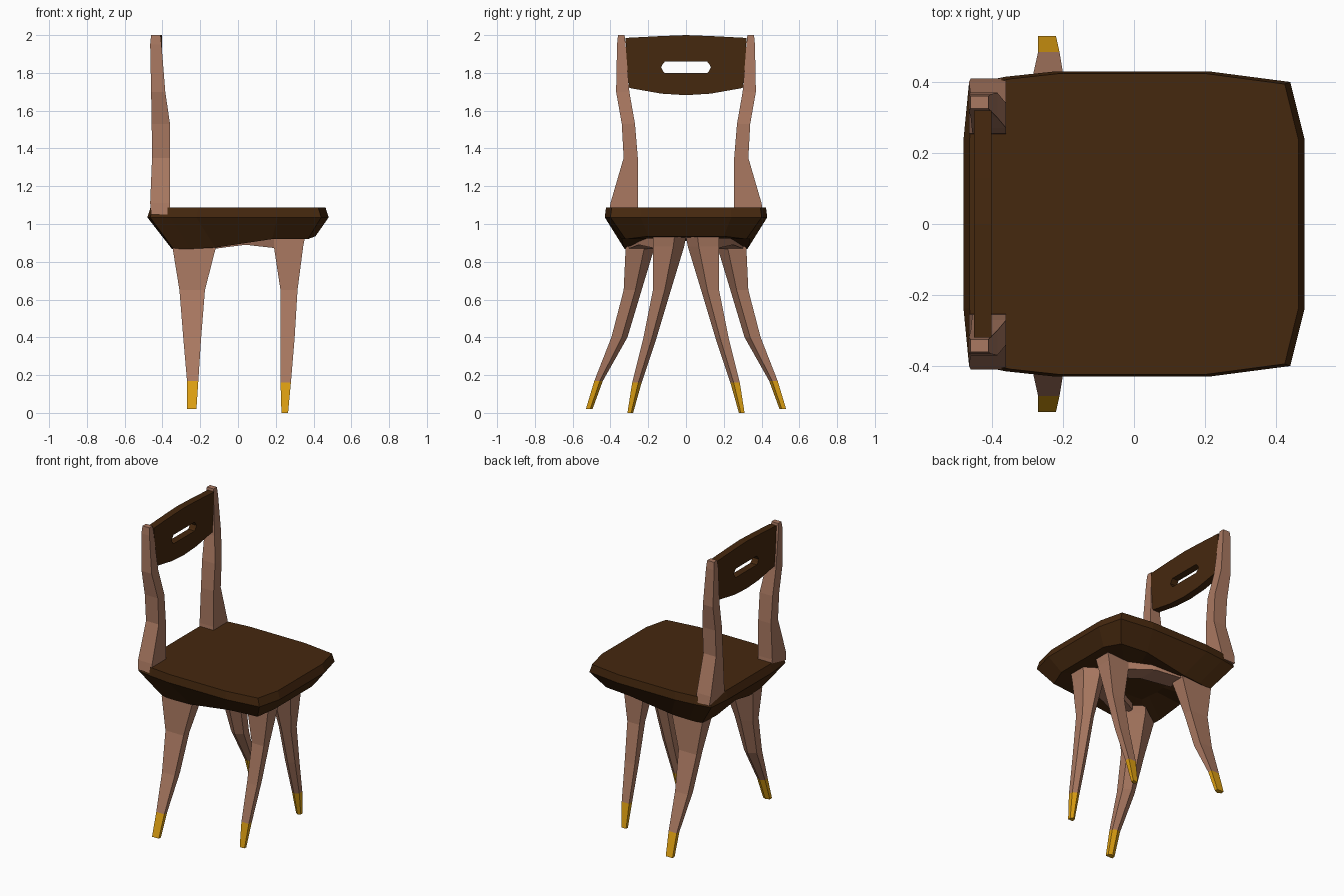
import bpy, bmesh

if "Cube" in bpy.data.objects:
    bpy.data.objects.remove(bpy.data.objects["Cube"])


def material(name, rgb):
    m = bpy.data.materials.new(name)
    m.diffuse_color = (*rgb, 1)
    m.use_nodes = True
    m.node_tree.nodes["Principled BSDF"].inputs["Base Color"].default_value = m.diffuse_color
    return m


DARK = material("dark_wood", (0.06, 0.021, 0.0045))
LIGHT = material("light_wood", (0.40, 0.19, 0.12))
GOLD = material("gold", (0.73, 0.35, 0.006))


def loft(name, rings, mat, closed=False):
    """Skin equal-length point rings; cap the ends or join last to first."""
    bm = bmesh.new()
    vs = [[bm.verts.new(p) for p in r] for r in rings]
    n = len(vs[0])
    pairs = list(zip(vs, vs[1:]))
    if closed:
        pairs.append((vs[-1], vs[0]))
    for a, b in pairs:
        for i in range(n):
            j = (i + 1) % n
            bm.faces.new((a[i], a[j], b[j], b[i]))
    if not closed:
        bm.faces.new(vs[0])
        bm.faces.new(vs[-1])
    bmesh.ops.recalc_face_normals(bm, faces=bm.faces)
    me = bpy.data.meshes.new(name)
    bm.to_mesh(me)
    bm.free()
    me.materials.append(mat)
    ob = bpy.data.objects.new(name, me)
    bpy.context.collection.objects.link(ob)
    return ob


def mirror_y(half):
    """Half outline from front centre to back centre -> full ring."""
    return half + [(x, -y, z) for x, y, z in half[-2:0:-1]]


# Seat: rounded-square rim, flat top, underside tapering to the leg tops
rim = [(.48, 0), (.48, .24), (.44, .40), (.21, .43), (-.22, .43),
       (-.36, .415), (-.465, .395), (-.48, .24), (-.48, 0)]
under = [(.41, 0, .935), (.41, .2, .935), (.37, .32, .92), (.18, .34, .92),
         (-.12, .33, .875), (-.25, .325, .868), (-.34, .315, .865),
         (-.35, .17, .868), (-.37, 0, .91)]
inner = [(x * .5, y * .4, .925) for x, y, z in under]
loft("seat", [mirror_y([(x * .965, y * .985, 1.088) for x, y in rim]),
              mirror_y([(x, y, 1.035) for x, y in rim]),
              mirror_y(under), mirror_y(inner)], DARK)

# Leg sections: z, x back, x front, y inner, y outer
back_leg = [(.93, -.33, -.11, .15, .31), (.865, -.345, -.12, .17, .32),
            (.65, -.31, -.175, .235, .33), (.40, -.29, -.195, .31, .395),
            (.17, -.27, -.21, .44, .485), (.02, -.27, -.22, .495, .53)]
front_leg = [(.93, .18, .355, 0, .175), (.88, .19, .345, .01, .175),
             (.65, .225, .315, .08, .175), (.40, .225, .30, .155, .225),
             (.16, .225, .28, .235, .285), (0, .23, .265, .28, .31)]
post = [(1.05, -.46, -.36, .25, .41), (1.11, -.465, -.36, .255, .40),
        (1.35, -.455, -.36, .255, .33), (1.53, -.457, -.36, .27, .34),
        (1.70, -.46, -.385, .30, .37), (1.95, -.465, -.405, .32, .365),
        (2.0, -.46, -.41, .325, .36)]


def leg_ring(s, z, x0, x1, yi, yo):
    # flat outer face, ridge on the inner side
    ym = yo - .65 * (yo - yi)
    return [(x0, s * yo, z), (x1, s * yo, z), (x1, s * ym, z),
            ((x0 + x1) / 2, s * yi, z), (x0, s * ym, z)]


def box_ring(s, z, x0, x1, yi, yo):
    return [(x0, s * yi, z), (x1, s * yi, z), (x1, s * yo, z), (x0, s * yo, z)]


for side, s in (("left", 1), ("right", -1)):
    # Legs with gold feet
    for label, rows in (("back", back_leg), ("front", front_leg)):
        rings = [leg_ring(s, *r) for r in rows]
        loft(f"{label}_leg_{side}", rings[:-1], LIGHT)
        loft(f"{label}_foot_{side}", rings[-2:], GOLD)
    # Back posts
    loft(f"back_post_{side}", [box_ring(s, *r) for r in post], LIGHT)
    # Arched under-seat rail joining front and back leg: x, y inner, y outer, z
    rail = [(-.14, .18, .31, .867), (.04, .11, .25, .89), (.20, .03, .17, .872)]
    loft(f"under_rail_{side}",
         [[(x, s * a, z), (x, s * b, z), (x, s * b, .95), (x, s * a, .95)]
          for x, a, b, z in rail], LIGHT)

# Backrest panel with a hand slot
outer = [(.315, 1.85), (.32, 1.985), (.13, 1.995), (0, 2.0), (-.13, 1.995),
         (-.32, 1.985), (-.315, 1.85), (-.30, 1.72), (-.13, 1.69), (0, 1.682),
         (.13, 1.69), (.30, 1.72)]
slot = [(.132, 1.83), (.122, 1.848), (.112, 1.86), (0, 1.86), (-.112, 1.86),
        (-.122, 1.848), (-.132, 1.83), (-.122, 1.81), (-.112, 1.80), (0, 1.80),
        (.112, 1.80), (.122, 1.81)]
XF, XB = -.402, -.45
loft("backrest_panel", [[(x, y, z) for y, z in o]
                        for o, x in ((outer, XF), (outer, XB), (slot, XB), (slot, XF))],
     DARK, closed=True)
